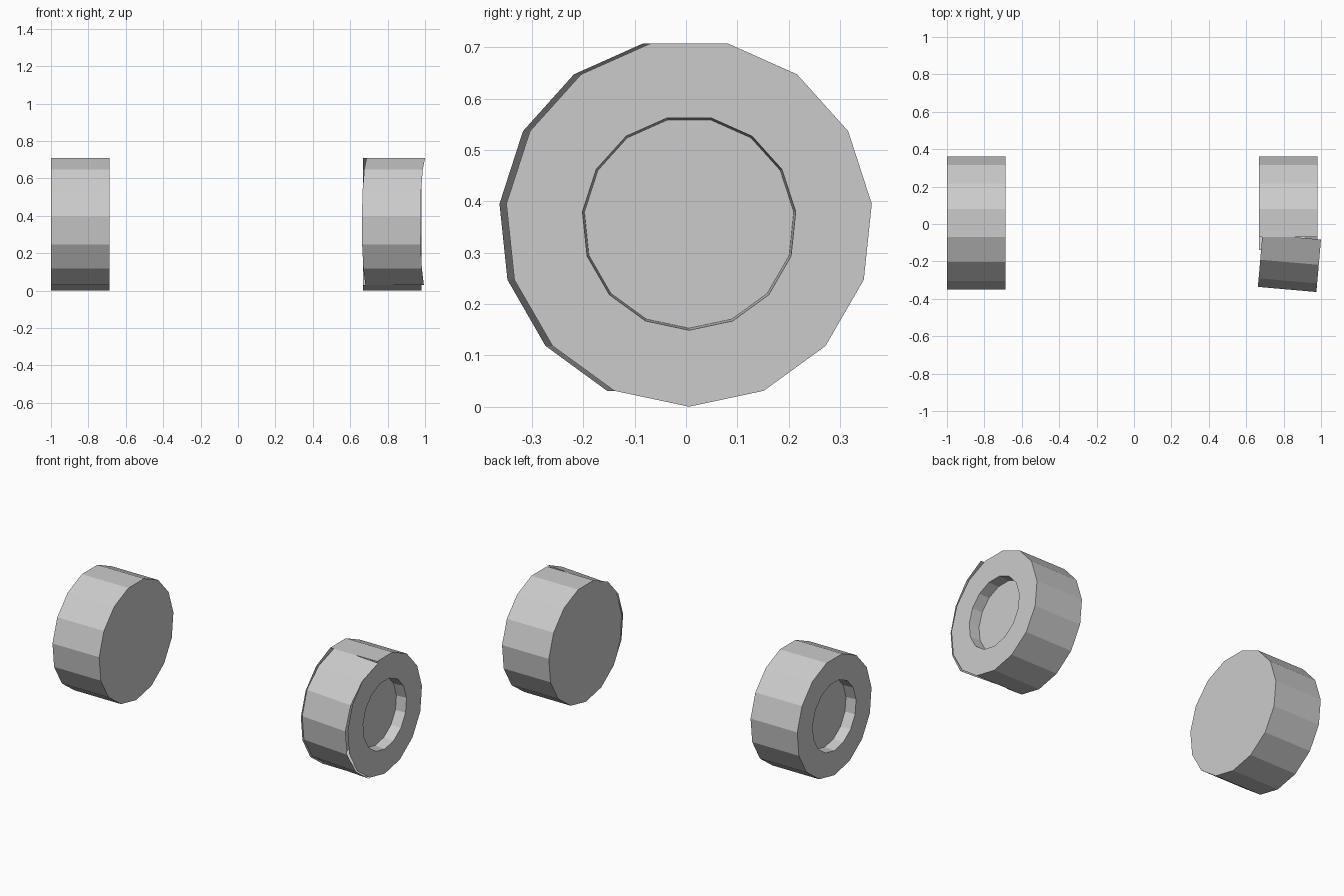
import bpy, bmesh
from math import sin, cos, radians
from mathutils import Matrix, Vector

if "Cube" in bpy.data.objects:
    bpy.data.objects.remove(bpy.data.objects["Cube"])

SIDES, CY, CZ = 15, 0.006, 0.358
R, HUB_R, HUB_FLOOR_R, DEPTH = 0.358, 0.209, 0.205, 0.065


def ring(bm, x, r):
    # 15-gon across the axle with one corner pointing down
    return [bm.verts.new((x, CY - r * sin(radians(24 * k)), CZ - r * cos(radians(24 * k))))
            for k in range(SIDES)]


def bridge(bm, a, b, ks=range(SIDES)):
    for k in ks:
        n = (k + 1) % SIDES
        bm.faces.new((a[k], a[n], b[n], b[k]))


def finish(bm, name):
    loose = [v for v in bm.verts if not v.link_faces]
    bmesh.ops.delete(bm, geom=loose, context='VERTS')
    bmesh.ops.recalc_face_normals(bm, faces=bm.faces)
    mesh = bpy.data.meshes.new(name)
    bm.to_mesh(mesh)
    bm.free()
    obj = bpy.data.objects.new(name, mesh)
    bpy.context.collection.objects.link(obj)
    return obj


def wheel(name, inner_x, outer_x, tread_sides):
    # Flat inner cap, tread, outer rim face and recessed hub
    s = 1 if outer_x > inner_x else -1
    bm = bmesh.new()
    inner, outer = ring(bm, inner_x, R), ring(bm, outer_x, R)
    lip, floor = ring(bm, outer_x, HUB_R), ring(bm, outer_x - s * DEPTH, HUB_FLOOR_R)
    bm.faces.new(inner)
    bridge(bm, inner, outer, tread_sides)
    bridge(bm, outer, lip)
    bridge(bm, lip, floor)
    bm.faces.new(floor)
    return finish(bm, name)


LOOSE = range(1, 7)  # front tread panels that sit askew on the right wheel
wheel("left_wheel", -0.687, -1.0, range(SIDES))
wheel("right_wheel", 0.667, 0.981, [k for k in range(SIDES) if k not in LOOSE])

# Skewed front tread strip of the right wheel
bm = bmesh.new()
bridge(bm, ring(bm, 0.667, R), ring(bm, 0.981, R), LOOSE)
bmesh.ops.rotate(bm, verts=bm.verts, cent=Vector((0.824, -0.29, CZ)),
                 matrix=Matrix.Rotation(radians(-5), 3, 'Z'))
finish(bm, "right_wheel_tread_strip")
